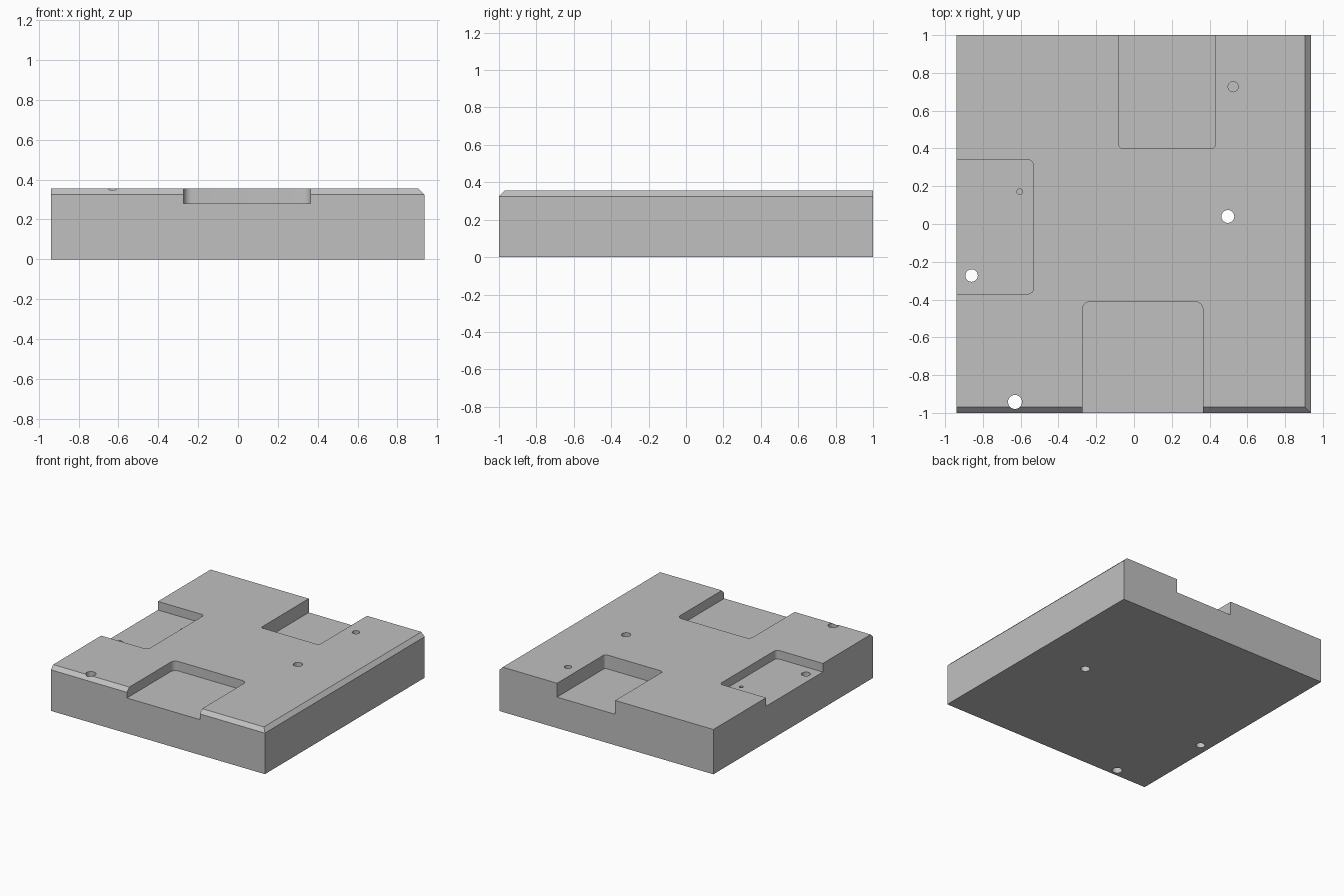
import bpy
import bmesh
from math import radians

cube = bpy.data.objects.get("Cube")
if cube:
    bpy.data.objects.remove(cube, do_unlink=True)

X0, X1, Y0, Y1, TOP = -0.94, 0.936, -1.0, 1.0, 0.355
CHAMFER = 0.03

steel = bpy.data.materials.new("plain grey")
steel.use_nodes = True
grey = (0.53, 0.53, 0.53, 1)
steel.diffuse_color = grey
steel.node_tree.nodes["Principled BSDF"].inputs["Base Color"].default_value = grey


def box(name, x0, x1, y0, y1, z0, z1, edge_rule, width, segments):
    """Box whose edges picked by edge_rule(midpoint, direction) are bevelled."""
    bm = bmesh.new()
    bmesh.ops.create_cube(bm, size=1)
    for v in bm.verts:
        v.co = (x1 if v.co.x > 0 else x0, y1 if v.co.y > 0 else y0, z1 if v.co.z > 0 else z0)
    chosen = []
    for e in bm.edges:
        a, b = (v.co for v in e.verts)
        if edge_rule((a + b) / 2, (b - a).normalized()):
            chosen.append(e)
    bmesh.ops.bevel(bm, geom=chosen, offset=width, segments=segments, profile=0.5, affect='EDGES')
    mesh = bpy.data.meshes.new(name)
    bm.to_mesh(mesh)
    bm.free()
    obj = bpy.data.objects.new(name, mesh)
    bpy.context.collection.objects.link(obj)
    mesh.materials.append(steel)
    return obj


def cut(target, cutter):
    """Subtract the cutter from the target and discard it."""
    mod = target.modifiers.new("cut", 'BOOLEAN')
    mod.operation = 'DIFFERENCE'
    mod.solver = 'EXACT'
    mod.object = cutter
    bpy.context.view_layer.objects.active = target
    bpy.ops.object.modifier_apply(modifier=mod.name)
    bpy.data.objects.remove(cutter, do_unlink=True)


# Block with chamfered front and left top edges
block = box("base_block", X0, X1, Y0, Y1, 0, TOP,
            lambda m, d: m.z > TOP - 0.01 and (m.y < Y0 + 0.01 or m.x > X1 - 0.01),
            CHAMFER, 1)

# Open-sided pockets with rounded upright corners: x0, x1, y0, y1, depth, radius
pockets = {
    "front_pocket": (-0.273, 0.365, Y0 - 0.2, -0.412, 0.075, 0.04),
    "back_pocket": (-0.08, 0.43, 0.4, Y1 + 0.2, 0.11, 0.02),
    "side_pocket": (X0 - 0.2, -0.533, -0.37, 0.34, 0.068, 0.028),
}
for name, (x0, x1, y0, y1, depth, radius) in pockets.items():
    cut(block, box(name, x0, x1, y0, y1, TOP - depth, TOP + 0.2,
                   lambda m, d: abs(d.z) > 0.9, radius, 6))

# Drilled holes: x, y, radius, bottom height (below zero goes right through)
holes = [
    (0.497, 0.04, 0.034, -0.1),
    (-0.86, -0.273, 0.033, -0.1),
    (-0.63, -0.942, 0.037, -0.1),
    (0.525, 0.727, 0.027, 0.18),
    (-0.605, 0.171, 0.015, 0.18),
]
for x, y, r, z in holes:
    height = TOP + 0.1 - z
    bpy.ops.mesh.primitive_cylinder_add(vertices=32, radius=r, depth=height,
                                        location=(x, y, z + height / 2))
    drill = bpy.context.object
    drill.data.materials.append(steel)
    cut(block, drill)

# Smooth the round walls, keep the machined edges crisp
bpy.ops.object.select_all(action='DESELECT')
block.select_set(True)
bpy.context.view_layer.objects.active = block
bpy.ops.object.shade_smooth_by_angle(angle=radians(25))
